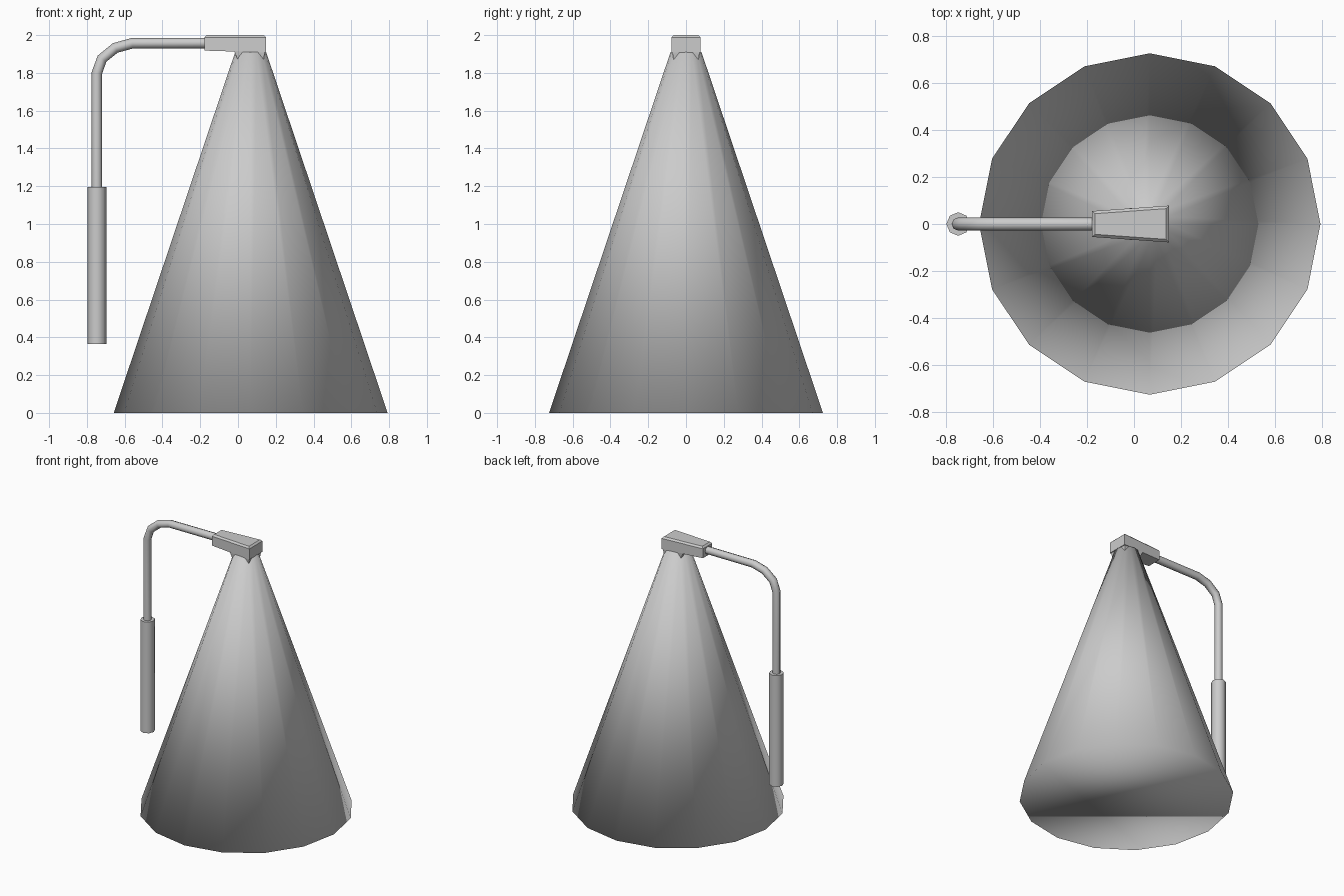
import bpy, bmesh, math

if "Cube" in bpy.data.objects:
    bpy.data.objects.remove(bpy.data.objects["Cube"])


def finish(name, bm, smooth_angle=None):
    """Turn a bmesh into a shaded object."""
    bmesh.ops.recalc_face_normals(bm, faces=bm.faces[:])
    me = bpy.data.meshes.new(name)
    bm.to_mesh(me)
    bm.free()
    ob = bpy.data.objects.new(name, me)
    bpy.context.scene.collection.objects.link(ob)
    bpy.ops.object.select_all(action='DESELECT')
    ob.select_set(True)
    bpy.context.view_layer.objects.active = ob
    if smooth_angle is None:
        bpy.ops.object.shade_smooth()
    else:
        bpy.ops.object.shade_smooth_by_angle(angle=math.radians(smooth_angle))
    return ob


def loft(name, rings, bevel=0, smooth_angle=35):
    """Skin rings of equal corner count and close both ends."""
    bm = bmesh.new()
    loops = [[bm.verts.new(c) for c in ring] for ring in rings]
    n = len(rings[0])
    for lo, hi in zip(loops, loops[1:]):
        for i in range(n):
            j = (i + 1) % n
            bm.faces.new((lo[i], lo[j], hi[j], hi[i]))
    bm.faces.new(loops[0])
    bm.faces.new(loops[-1])
    if bevel:
        top = [e for e in bm.edges if all(v in loops[-1] for v in e.verts)]
        bmesh.ops.bevel(bm, geom=top, offset=bevel, segments=1, affect='EDGES')
    return finish(name, bm, smooth_angle)


def circle(sides, r, x, z):
    """Ring of points with a corner on the x axis."""
    return [(x + r * math.cos(2 * math.pi * i / sides),
             r * math.sin(2 * math.pi * i / sides), z) for i in range(sides)]


# Light cone, closed at the base and shaded smooth all over
loft("light_cone", [circle(16, 0.725, 0.067, 0.0),
                    circle(16, 0.082, 0.067, 1.91)], smooth_angle=None)

# Lower post
loft("lower_post", [circle(8, 0.05, -0.747, 0.365),
                    circle(8, 0.05, -0.747, 1.195)], smooth_angle=50)

# Bent arm
path = [(-0.747, 1.15), (-0.747, 1.8), (-0.72, 1.875), (-0.65, 1.932),
        (-0.56, 1.957), (-0.15, 1.958)]
cu = bpy.data.curves.new("bent_arm", 'CURVE')
cu.dimensions = '3D'
cu.bevel_depth = 0.028
cu.bevel_resolution = 2
cu.use_fill_caps = True
sp = cu.splines.new('POLY')
sp.points.add(len(path) - 1)
for p, (x, z) in zip(sp.points, path):
    p.co = (x, 0, z, 1)
sp.use_smooth = True
arm = bpy.data.objects.new("bent_arm", cu)
bpy.context.scene.collection.objects.link(arm)

# Lamp head, wider towards the tip
x0, x1 = -0.178, 0.148
loft("lamp_head", [
    [(x0, -0.055, 1.918), (x1, -0.078, 1.908), (x1, 0.078, 1.908), (x0, 0.055, 1.918)],
    [(x0, -0.055, 2.0), (x1, -0.078, 2.0), (x1, 0.078, 2.0), (x0, 0.055, 2.0)],
], bevel=0.012)

# Lens below the head; its corners poke out of the cone
loft("lamp_lens", [
    [(0.0, -0.063, 1.865), (0.135, -0.065, 1.863), (0.135, 0.065, 1.863), (0.0, 0.063, 1.865)],
    [(-0.02, -0.067, 1.915), (0.142, -0.073, 1.915), (0.142, 0.073, 1.915), (-0.02, 0.067, 1.915)],
])
